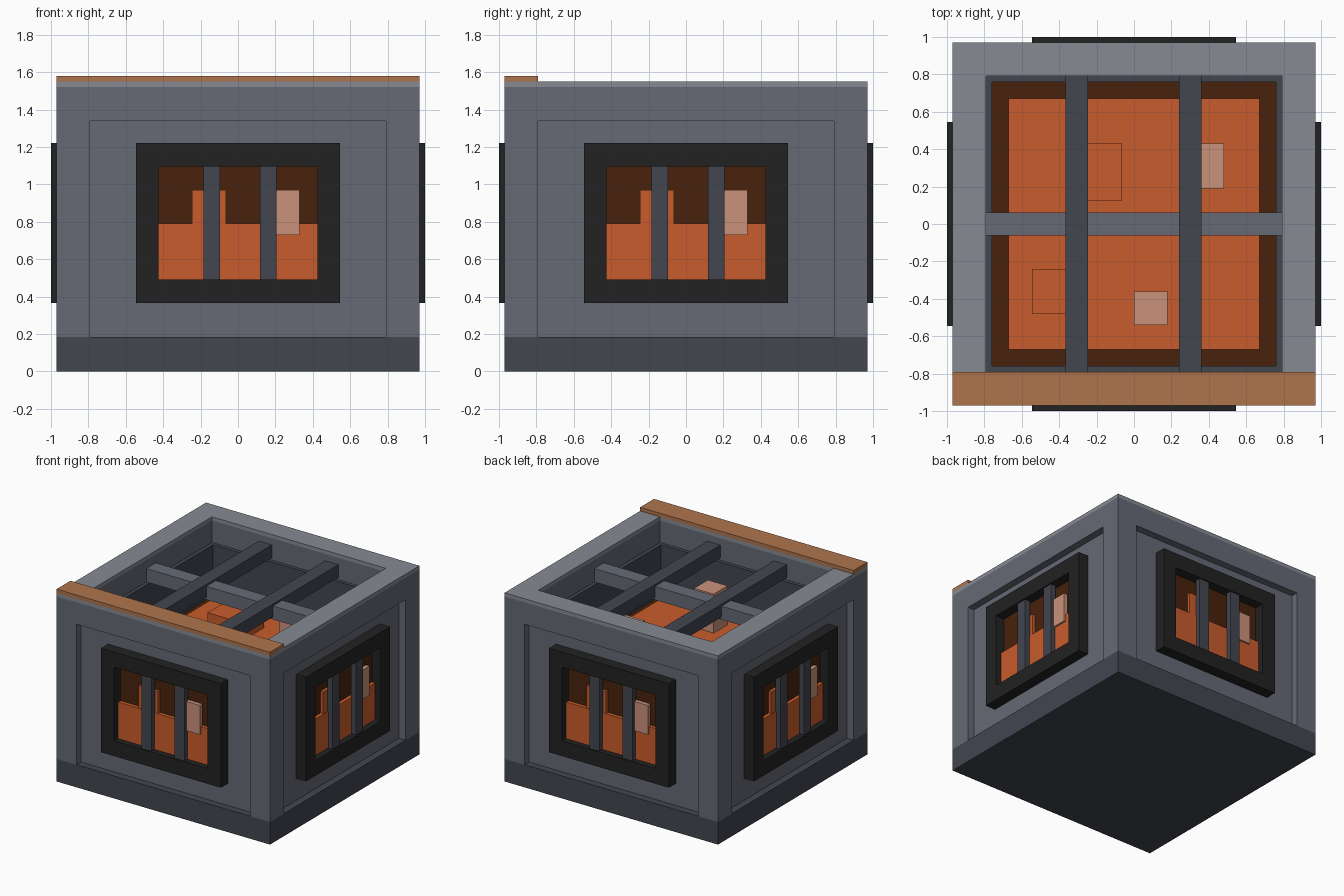
import bpy, bmesh, math
from mathutils import Matrix

if "Cube" in bpy.data.objects:
    bpy.data.objects.remove(bpy.data.objects["Cube"])


def mat(name, r, g, b):
    lin = lambda c: (c / 255 / 12.92) if c < 11 else ((c / 255 + 0.055) / 1.055) ** 2.4
    m = bpy.data.materials.new(name)
    m.diffuse_color = (lin(r), lin(g), lin(b), 1)
    m.use_nodes = True
    m.node_tree.nodes["Principled BSDF"].inputs["Base Color"].default_value = m.diffuse_color
    return m


SLATE = mat("slate grey", 102, 106, 117)
DARK = mat("dark slate", 66, 70, 79)
LIGHT = mat("light grey", 134, 138, 146)
COPPER = mat("copper brown", 175, 117, 77)
BLACK = mat("soot black", 34, 34, 34)
BROWN = mat("burnt brown", 72, 34, 12)
ORANGE = mat("ember orange", 201, 92, 45)
PINK = mat("hot pink ember", 201, 146, 122)


def finish(name, bm, material):
    bmesh.ops.recalc_face_normals(bm, faces=bm.faces)
    me = bpy.data.meshes.new(name)
    bm.to_mesh(me)
    bm.free()
    ob = bpy.data.objects.new(name, me)
    bpy.context.collection.objects.link(ob)
    if material:
        me.materials.append(material)
    return ob


def add_box(bm, x, y, z):
    mid = [(a + b) / 2 for a, b in (x, y, z)]
    size = [b - a for a, b in (x, y, z)]
    m = Matrix.Translation(mid) @ Matrix.Diagonal((*size, 1))
    bmesh.ops.create_cube(bm, size=1, matrix=m)


def box(name, material, x, y, z):
    bm = bmesh.new()
    add_box(bm, x, y, z)
    return finish(name, bm, material)


def ring(name, material, outer, inner, depth, upright=False):
    """Rectangular ring; rectangles are (a0, a1, b0, b1).
    Flat rings run along z, upright ones along y."""
    bm = bmesh.new()
    loops = []
    for rect in (outer, inner):
        a0, a1, b0, b1 = rect
        for d in depth:
            pts = [(a0, b0), (a1, b0), (a1, b1), (a0, b1)]
            loops.append([bm.verts.new((a, d, b) if upright else (a, b, d)) for a, b in pts])
    ol, oh, il, ih = loops
    for p, q in ((ol, oh), (oh, ih), (ih, il), (il, ol)):
        for i in range(4):
            j = (i + 1) % 4
            bm.faces.new((p[i], p[j], q[j], q[i]))
    return finish(name, bm, material)


def square(h):
    return (-h, h, -h, h)


W, IN = 0.97, 0.79      # outer and inner half widths of the walls

# Base and walls, with a recessed panel cut in each side
box("base", DARK, (-W, W), (-W, W), (0, 0.185))
walls = ring("walls", SLATE, square(W), square(IN), (0.185, 1.52))
bm = bmesh.new()
for k in range(4):
    part = bmesh.new()
    add_box(part, (-IN, IN), (-1.1, -0.91), (0.1, 1.34))
    part.transform(Matrix.Rotation(k * math.pi / 2, 4, 'Z'))
    tmp = bpy.data.meshes.new("tmp")
    part.to_mesh(tmp)
    part.free()
    bm.from_mesh(tmp)
    bpy.data.meshes.remove(tmp)
cutter = finish("panel_cutter", bm, SLATE)
cutter.hide_render = True
cutter.hide_viewport = True
cutter.display_type = 'WIRE'
mod = walls.modifiers.new("panels", 'BOOLEAN')
mod.operation = 'DIFFERENCE'
mod.solver = 'EXACT'
mod.object = cutter

# Top rim and copper strip along the front edge
ring("top_rim", LIGHT, square(W), square(IN), (1.52, 1.55))
box("copper_strip", COPPER, (-W, W), (-W, -IN), (1.55, 1.58))

# Inner lining, ash bed and coals
ring("inner_lining", DARK, square(IN), square(0.76), (0.185, 1.34))
box("ash_bed", BROWN, (-0.76, 0.76), (-0.76, 0.76), (0.185, 0.92))
box("coal_bed", ORANGE, (-0.67, 0.67), (-0.67, 0.67), (0.9, 0.97))
box("coal_1", ORANGE, (-0.365, -0.065), (0.125, 0.43), (0.95, 1.13))
box("coal_2", ORANGE, (-0.545, -0.30), (-0.48, -0.24), (0.95, 1.09))
box("hot_coal_1", PINK, (0.0, 0.18), (-0.54, -0.36), (0.95, 1.29))
box("hot_coal_2", PINK, (0.24, 0.48), (0.19, 0.43), (0.95, 1.22))

# Grate over the opening
for i, x in enumerate((-0.305, 0.30)):
    box(f"grate_bar_{i + 1}", DARK, (x - 0.06, x + 0.06), (-IN, IN), (1.36, 1.465))
box("grate_crossbar", SLATE, (-IN, IN), (-0.062, 0.062), (1.34, 1.45))

# Barred fire window, the same on all four sides
for k, side in enumerate(("front", "right", "back", "left")):
    parts = [
        ring(f"{side}_window_frame", BLACK, (-0.545, 0.545, 0.365, 1.22),
             (-0.425, 0.425, 0.49, 1.095), (-1.0, -0.91), upright=True),
        box(f"{side}_window_backing", BROWN, (-0.425, 0.425), (-0.92, -0.905), (0.49, 1.095)),
        box(f"{side}_flame_low", ORANGE, (-0.425, 0.425), (-0.95, -0.915), (0.49, 0.79)),
        box(f"{side}_flame_tall", ORANGE, (-0.245, -0.065), (-0.945, -0.915), (0.78, 0.97)),
        box(f"{side}_flame_hot", PINK, (0.15, 0.33), (-0.965, -0.93), (0.73, 0.97)),
        box(f"{side}_window_bar_1", DARK, (-0.185, -0.095), (-0.99, -0.945), (0.49, 1.095)),
        box(f"{side}_window_bar_2", DARK, (0.117, 0.207), (-0.99, -0.945), (0.49, 1.095)),
    ]
    for ob in parts:
        ob.data.transform(Matrix.Rotation(k * math.pi / 2, 4, 'Z'))
